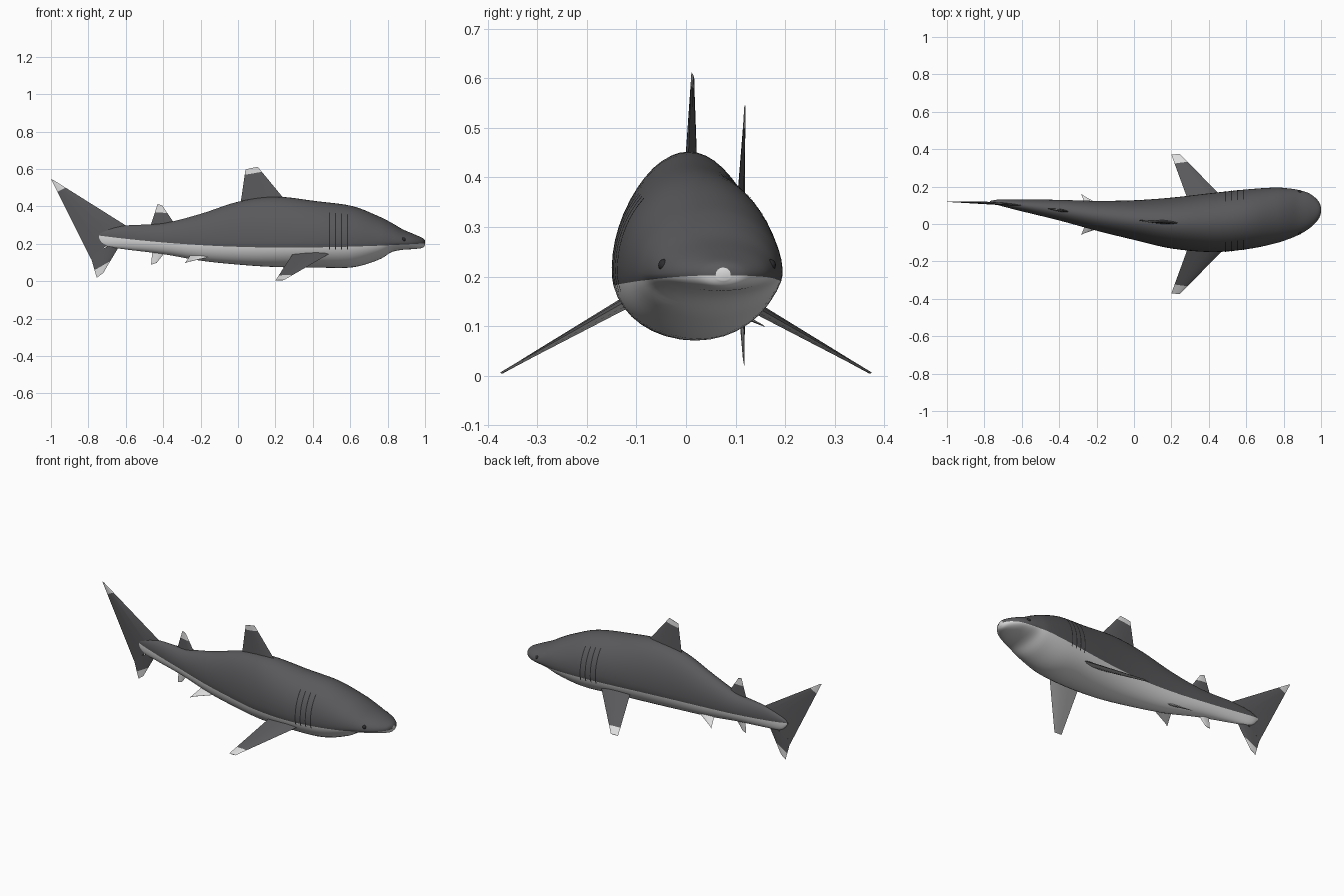
import bpy, bmesh, math
from mathutils import Vector

if "Cube" in bpy.data.objects:
    bpy.data.objects.remove(bpy.data.objects["Cube"])


def material(name, r, g, b):
    m = bpy.data.materials.new(name)
    m.diffuse_color = (r, g, b, 1)
    m.use_nodes = True
    m.node_tree.nodes["Principled BSDF"].inputs["Base Color"].default_value = m.diffuse_color
    return m


DARK = material("dark_grey", 0.10, 0.10, 0.106)
LIGHT = material("pale_grey", 0.72, 0.72, 0.72)
BLACK = material("near_black", 0.025, 0.025, 0.028)


def make(name, bm, mats, angle=35):
    bmesh.ops.recalc_face_normals(bm, faces=bm.faces)
    me = bpy.data.meshes.new(name)
    bm.to_mesh(me)
    bm.free()
    for m in mats:
        me.materials.append(m)
    for p in me.polygons:
        p.use_smooth = True
    me.set_sharp_from_angle(angle=math.radians(angle))
    ob = bpy.data.objects.new(name, me)
    bpy.context.collection.objects.link(ob)
    return ob


# Body stations: x, top z, bottom z, centre y, half width
STATIONS = [
    (1.0, .218, .192, .075, .015), (.985, .232, .178, .074, .05),
    (.94, .252, .172, .07, .092), (.88, .278, .168, .062, .12),
    (.82, .313, .155, .054, .137), (.75, .348, .114, .045, .15),
    (.61, .402, .074, .026, .16), (.42, .428, .073, .008, .158),
    (.2, .452, .076, .005, .136), (0, .425, .089, .021, .106),
    (-.2, .36, .11, .044, .08), (-.4, .31, .145, .074, .055),
    (-.6, .298, .17, .1, .032), (-.72, .275, .19, .115, .016),
    (-.77, .25, .235, .119, .004)]


def smooth_stations(rows, steps=5):
    out = []
    for i in range(len(rows) - 1):
        a, b, c, d = (rows[max(0, min(len(rows) - 1, i + k))] for k in (-1, 0, 1, 2))
        for s in range(steps):
            t = s / steps
            out.append(tuple(
                q + .5 * t * (r - p + t * (2 * p - 5 * q + 4 * r - w + t * (3 * (q - r) + w - p)))
                for p, q, r, w in zip(a, b, c, d)))
    return out + [rows[-1]]


RINGS = smooth_stations(STATIONS)


def station(x):
    for a, b in zip(RINGS, RINGS[1:]):
        if a[0] >= x >= b[0]:
            t = (a[0] - x) / (a[0] - b[0])
            return tuple(p + (q - p) * t for p, q in zip(a, b))
    return RINGS[0] if x > 0 else RINGS[-1]


def colour_line(x):
    return .18 + (.065 if x < .25 else .04) * (x - .25) ** 2


def skin(st, ang, off=0.0):
    """Point on the body surface at one station and angle (0 = +y side, pi/2 = top)."""
    x, top, bot, cy, hw = st
    line = colour_line(x)
    zc = line + .12 * (top - line)
    h = top - zc if math.sin(ang) > 0 else zc - bot
    return Vector((x, cy + (hw + off) * math.cos(ang), zc + (h + off) * math.sin(ang)))


def line_angle(st):
    line = colour_line(st[0])
    zc = line + .12 * (st[1] - line)
    return math.asin(max(-.95, (line - zc) / (zc - st[2])))


# Body: dark back and pale belly meet along the colour line
UP, LOW = 28, 16
bm = bmesh.new()
loops = []
for st in RINGS:
    a = line_angle(st)
    angs = [a + (math.pi - 2 * a) * i / UP for i in range(UP)]
    angs += [math.pi - a + (math.pi + 2 * a) * i / LOW for i in range(LOW)]
    loops.append([bm.verts.new(skin(st, g)) for g in angs])
N = UP + LOW
for p, q in zip(loops, loops[1:]):
    for j in range(N):
        f = bm.faces.new((p[j], p[(j + 1) % N], q[(j + 1) % N], q[j]))
        f.material_index = 0 if j < UP else 1
bm.faces.new(loops[0]).material_index = 1
bm.faces.new(loops[-1])
make("body", bm, [DARK, LIGHT], 60)


# Fins: lofted lens sections from root to tip, with a pale tip
def fin(name, root_le, root_te, tip_le, tip_te, pale_from, thick=.011, pale_under=False):
    rl, rt, tl, tt = map(Vector, (root_le, root_te, tip_le, tip_te))
    n = (tl + tt - rl - rt).cross(rl - rt).normalized()
    bm = bmesh.new()
    cuts = sorted({0, pale_from, 1})
    rows = []
    for t in cuts:
        le, te = rl.lerp(tl, t), rt.lerp(tt, t)
        h = thick * (1 - t) + .0015 * t
        rows.append([bm.verts.new(le.lerp(te, u) + n * h * w) for u, w in
                     ((0, 0), (.12, .6), (.35, 1), (.65, .7), (1, 0),
                      (.65, -.7), (.35, -1), (.12, -.6))])
    for k, (p, q) in enumerate(zip(rows, rows[1:])):
        for j in range(8):
            f = bm.faces.new((p[j], p[(j + 1) % 8], q[(j + 1) % 8], q[j]))
            f.material_index = int(cuts[k] >= pale_from)
    bm.faces.new(rows[0])
    bm.faces.new(rows[-1]).material_index = 1
    if pale_under:
        bmesh.ops.recalc_face_normals(bm, faces=bm.faces)
        for f in bm.faces:
            if f.normal.z < -.1:
                f.material_index = 1
    make(name, bm, [DARK, LIGHT])


def mid(x, z):
    """Point on the curved centre plane of the body."""
    return (x, station(x)[3], z)


fin("dorsal_fin", mid(.265, .418), mid(.01, .39), mid(.105, .612), mid(.04, .598), .86, .013)
fin("second_dorsal_fin", mid(-.335, .30), mid(-.468, .295), mid(-.405, .405), mid(-.43, .413), .62, .008)
fin("anal_fin", mid(-.37, .18), mid(-.455, .19), mid(-.435, .098), mid(-.465, .088), 0, .008)
fin("upper_tail_lobe", mid(-.59, .292), mid(-.785, .118), mid(-.985, .54), mid(-1.0, .546), .84, .008)
fin("lower_tail_lobe", mid(-.61, .23), mid(-.79, .14), mid(-.72, .045), mid(-.755, .018), .66, .007)

for s, side in ((1, "left"), (-1, "right")):
    # Paired fins
    fin(side + "_pectoral_fin", (.485, s * .13, .145), (.295, s * .11, .15),
        (.245, s * .375, .006), (.2, s * .37, .004), .82, .012, True)
    fin(side + "_pelvic_fin", (-.13, .035 + s * .04, .135), (-.25, .05 + s * .03, .145),
        (-.268, .05 + s * .10, .104), (-.283, .05 + s * .11, .098), 0, .007)

    # Gill slits: thin strips that follow the skin
    bm = bmesh.new()
    for x in (.49, .522, .554, .586):
        prev = None
        for i in range(13):
            g = -.3 + i * .095
            g = g if s > 0 else math.pi - g
            row = [bm.verts.new(skin(station(x + d), g, .0015)) for d in (-.003, .003)]
            if prev:
                bm.faces.new((prev[0], prev[1], row[1], row[0]))
            prev = row
    make(side + "_gill_slits", bm, [BLACK])

    # Eye
    bm = bmesh.new()
    bmesh.ops.create_uvsphere(bm, u_segments=16, v_segments=10, radius=.012)
    eye = make(side + "_eye", bm, [BLACK], 60)
    g = .28
    eye.location = skin(station(.885), g if s > 0 else math.pi - g, -.007)
